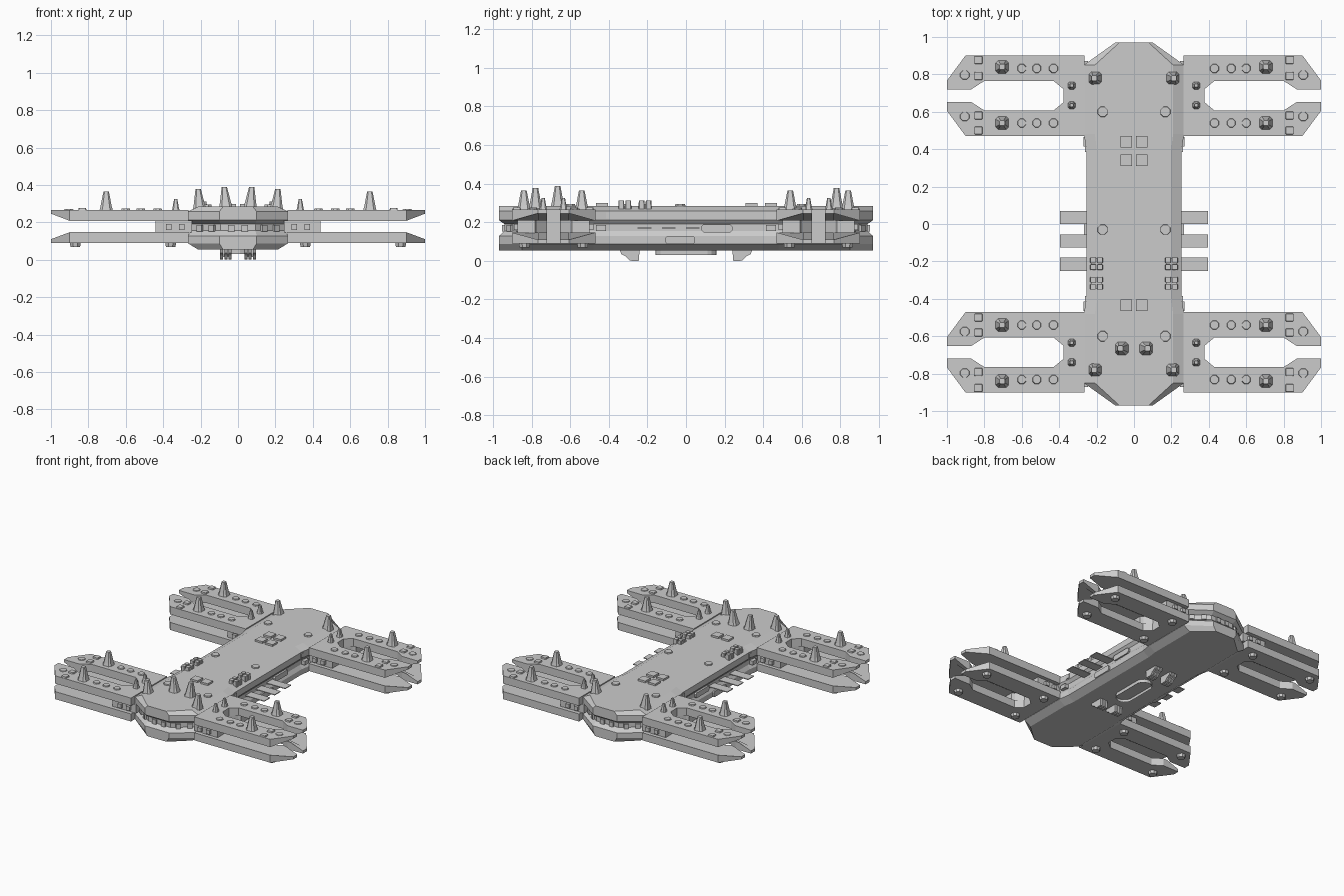
import bpy, bmesh, math
from mathutils import Matrix, Vector

if "Cube" in bpy.data.objects:
    bpy.data.objects.remove(bpy.data.objects["Cube"])


def finish(bm, name, mx=True, my=True):
    """Turn a bmesh into a flat-shaded object, mirrored over x and/or y."""
    bmesh.ops.recalc_face_normals(bm, faces=bm.faces)
    me = bpy.data.meshes.new(name)
    bm.to_mesh(me)
    bm.free()
    ob = bpy.data.objects.new(name, me)
    bpy.context.collection.objects.link(ob)
    if mx or my:
        m = ob.modifiers.new("mirror", 'MIRROR')
        m.use_axis = (mx, my, False)
        m.use_mirror_merge = False
    return ob


def loft(bm, rings):
    """Skin closed rings of points and cap both ends."""
    vs = [[bm.verts.new(p) for p in r] for r in rings]
    n = len(vs[0])
    for a, b in zip(vs, vs[1:]):
        for i in range(n):
            j = (i + 1) % n
            bm.faces.new((a[i], a[j], b[j], b[i]))
    bm.faces.new(vs[0][::-1])
    return bm.faces.new(vs[-1])


def prism(bm, pts, z0, z1):
    return loft(bm, [[(x, y, z) for x, y in pts] for z in (z0, z1)])


def box(bm, c, s, rz=0.0):
    mat = Matrix.Translation(c) @ Matrix.Rotation(rz, 4, 'Z') @ Matrix.Diagonal((*s, 1))
    bmesh.ops.create_cube(bm, size=1, matrix=mat)


def chamfered(cx, cy, r, k=0.6):
    """Square with cut corners."""
    q = [(1, k), (k, 1), (-k, 1), (-1, k), (-1, -k), (-k, -1), (k, -1), (1, -k)]
    return [(cx + r * a, cy + r * b) for a, b in q]


def pad(bm, x, y, z0, z1, r, k=0.6, taper=0.85):
    loft(bm, [[(*p, z0) for p in chamfered(x, y, r, k)],
              [(*p, z1) for p in chamfered(x, y, r * taper, k)]])


def spike(bm, x, y, z0, z1, r, lean=0.0):
    h = z1 - z0
    loft(bm, [[(*p, z0) for p in chamfered(x, y, r)],
              [(*p, z0 + h * .25) for p in chamfered(x + lean * .25, y, r * .82)],
              [(*p, z1) for p in chamfered(x + lean, y, r * .4)]])


# Central hull: stacked outlines with a recessed window band
half = [(.10, .97), (.268, .85), (.268, .48), (.255, .40)]
right = half + [(x, -y) for x, y in half[::-1]]
outline = right + [(-x, y) for x, y in right[::-1]]
levels = [(.055, .80, 0), (.088, 1, 0), (.128, 1, .0), (.155, .93, .03),
          (.19, .93, .03), (.212, 1, 0), (.258, 1, 0), (.285, .78, 0)]
bm = bmesh.new()
loft(bm, [[(x * s, y - math.copysign(d, y) * (abs(y) > .8), z) for x, y in outline]
          for z, s, d in levels])
finish(bm, "central_hull", False, False)

# Forked arm plates: slotted outline, tips tapered in thickness
low = [(.265, .47), (.90, .47), (1, .605), (1, .652), (.95, .652), (.87, .652),
       (.80, .607), (.43, .607), (.378, .65)]
fork = low + [(x, 1.372 - y) for x, y in low[::-1]]
for name, flat, inner in (("upper_arm_plate", .267, .208), ("lower_arm_plate", .09, .147)):
    bm = bmesh.new()
    prism(bm, fork, flat, inner)
    bmesh.ops.bisect_plane(bm, geom=bm.verts[:] + bm.edges[:] + bm.faces[:],
                           plane_co=(.9, 0, 0), plane_no=(1, 0, 0))
    for v in bm.verts:
        if v.co.x > .9 and abs(v.co.z - inner) < 1e-4:
            v.co.z += (flat - inner) * .65 * (v.co.x - .9) / .1
    finish(bm, name)

# Short core between the arm plates
bm = bmesh.new()
lowc = [(.245, .50), (.44, .50), (.44, .59), (.42, .60), (.375, .65)]
prism(bm, lowc + [(x, 1.372 - y) for x, y in lowc[::-1]], .145, .21)
finish(bm, "arm_core")

bm = bmesh.new()
for x in (.30, .37):
    for y in (.495, .877):
        box(bm, (x, y, .175), (.03, .03, .03))
finish(bm, "core_blocks")

# Spikes on the arms and on the hull ends
bm = bmesh.new()
for y in (.54, .84):
    spike(bm, .705, y, .262, .365, .036)
for y in (.635, .74):
    spike(bm, .333, y, .262, .325, .021)
spike(bm, .205, .78, .27, .377, .036, .008)
finish(bm, "spikes")
bm = bmesh.new()
spike(bm, .065, -.665, .28, .388, .036, .008)
finish(bm, "front_spikes", True, False)

# Low pads and discs on top of the arms
bm = bmesh.new()
for y in (.50, .58, .792, .877):
    pad(bm, .832, y, .262, .277, .023, .8)
for y in (.575, .797):
    pad(bm, .905, y, .262, .272, .027, .41)
for x in (.43, .52, .60):
    for y in (.54, .832):
        pad(bm, x, y, .262, .275, .025, .41)
finish(bm, "arm_pads")

# Round pads under the arms
bm = bmesh.new()
for x in (.36, .87):
    for y in (.535, .837):
        pad(bm, x, y, .095, .068, .03, .41)
finish(bm, "arm_under_pads")

# Discs and square hatches on the deck
bm = bmesh.new()
for y in (.6, -.03, -.6):
    pad(bm, .168, y, .27, .294, .03, .41)
for y in (.34, .44, -.435):
    box(bm, (.042, y, .289), (.062, .062, .02))
finish(bm, "deck_hatches", True, False)

# Clustered machinery blocks on the deck edges
bm = bmesh.new()
for y in (-.212, -.317):
    box(bm, (.20, y, .28), (.06, .06, .03))
    for dx in (-.018, .018):
        for dy in (-.018, .018):
            pad(bm, .20 + dx, y + dy, .27, .312, .016, .75, .9)
finish(bm, "deck_clusters", True, False)

# Thin side fins
bm = bmesh.new()
for y in (.035, -.09, -.215):
    box(bm, (.31, y, .17), (.17, .07, .006))
finish(bm, "side_fins", True, False)

# Side wall panels
bm = bmesh.new()
for y, z, w, h, x in ((.16, .168, .16, .04, .24), (-.03, .108, .155, .042, .255)):
    prof = [(y + sy * (w / 2 - a), z + sz * (h / 2 - b)) for sy, sz, a, b in
            ((1, -1, 0, .01), (1, 1, 0, .01), (1, 1, .01, 0), (-1, 1, .01, 0),
             (-1, 1, 0, .01), (-1, -1, 0, .01), (-1, -1, .01, 0), (1, -1, .01, 0))]
    loft(bm, [[(x + d, a, b) for a, b in prof] for d in (-.02, .012)])
finish(bm, "side_panels", True, False)

bm = bmesh.new()
box(bm, (.255, .44, .17), (.03, .05, .03))
box(bm, (.25, .40, .235), (.022, .03, .03))
finish(bm, "side_ports")

# Window blocks around both hull ends
bm = bmesh.new()
ang = math.atan2(-.12, .168)
box(bm, (.037, .937, .168), (.034, .03, .034))
for x in (.135, .20):
    y = .94 - (x - .093) * .12 / .156
    box(bm, (x, y, .168), (.034, .03, .034), ang)
finish(bm, "end_windows")

# Belly: long rounded frame with a recessed centre
bm = bmesh.new()
stadium = [(.06 * math.sin(a), .10 * (1 if math.cos(a) > 0 else -1) + .06 * math.cos(a))
           for a in (math.radians(11.25 + 22.5 * i) for i in range(16))]
face = prism(bm, stadium, .06, .03)
bmesh.ops.inset_region(bm, faces=[face], thickness=.02)
for v in face.verts:
    v.co.z = .05
finish(bm, "belly_frame", False, False)

# Belly: ribbed landing feet
bm = bmesh.new()
prof = [(.345, .06), (.335, .035), (.31, .022), (.295, .004), (.28, 0), (.245, 0), (.24, .06)]
for x in (.042, .065, .088):
    loft(bm, [[(x + d, y, z) for y, z in prof] for d in (-.008, .008)])
box(bm, (.065, .275, .036), (.06, .05, .045))
finish(bm, "belly_feet")
